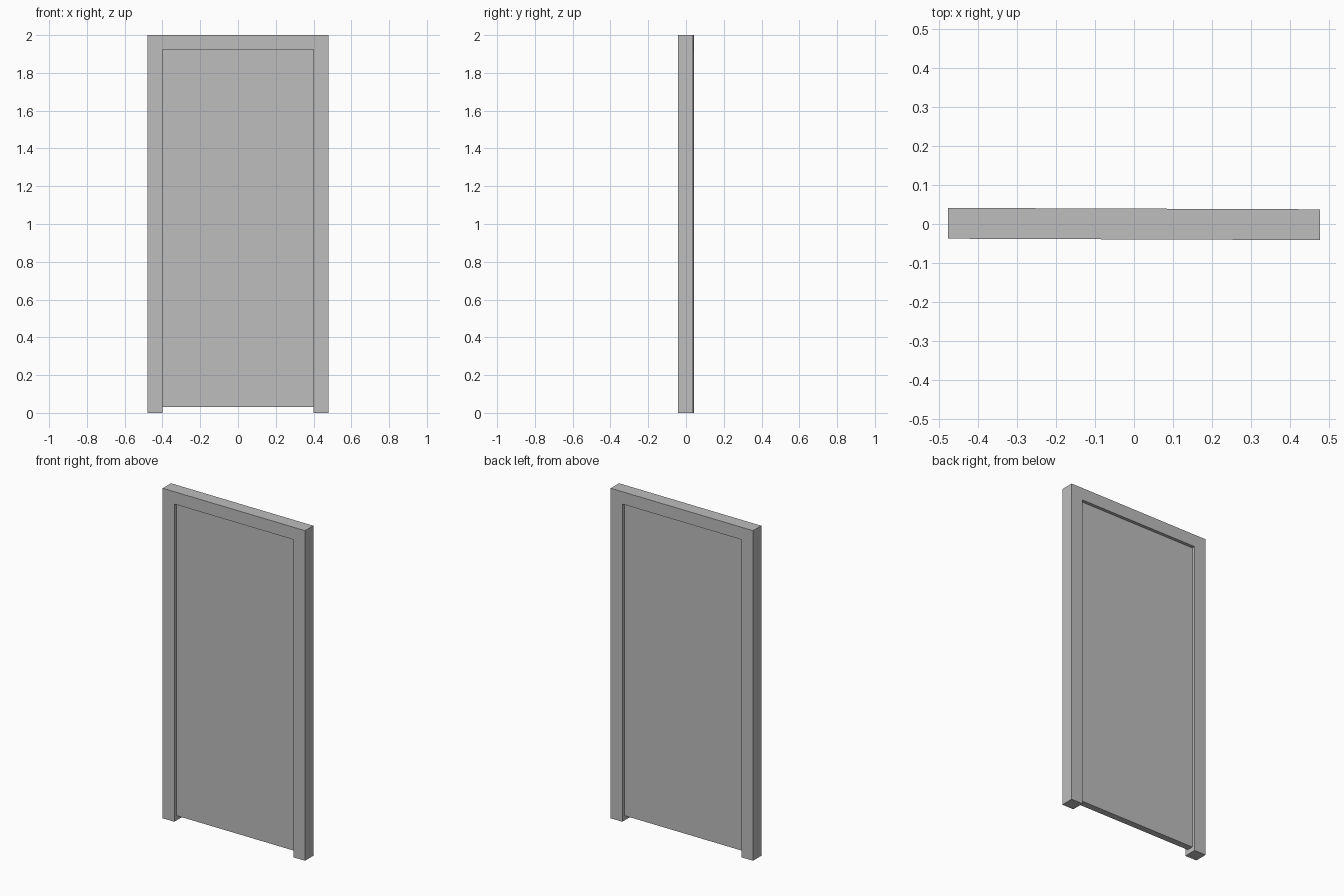
import bpy
from mathutils import Matrix

cube = bpy.data.objects.get("Cube")
if cube:
    bpy.data.objects.remove(cube, do_unlink=True)

# Main sizes
HALF_WIDTH = 0.478
INNER = 0.40
HEIGHT = 2.0
OPENING_TOP = 1.925
DEPTH = 0.079
DOOR_DEPTH = 0.04
DOOR_BOTTOM = 0.03
TURN = Matrix.Rotation(-0.0038, 4, "Z")

# Single grey paint
GREY = (0.51, 0.51, 0.51, 1)
paint = bpy.data.materials.new("grey paint")
paint.diffuse_color = GREY
paint.use_nodes = True
shader = next(n for n in paint.node_tree.nodes if n.type == "BSDF_PRINCIPLED")
shader.inputs["Base Color"].default_value = GREY


def extrude_outline(name, outline, depth):
    """Solid from an (x, z) outline, centred on y = 0."""
    count = len(outline)
    verts = [(x, y, z) for y in (-depth / 2, depth / 2) for x, z in outline]
    faces = [tuple(range(count)), tuple(reversed(range(count, 2 * count)))]
    for i in range(count):
        j = (i + 1) % count
        faces.append((j, i, i + count, j + count))
    mesh = bpy.data.meshes.new(name)
    mesh.from_pydata(verts, [], faces)
    mesh.materials.append(paint)
    obj = bpy.data.objects.new(name, mesh)
    bpy.context.collection.objects.link(obj)
    obj.matrix_world = TURN
    return obj


# Frame: one continuous outline of two jambs and a head
extrude_outline("door_frame", [
    (-HALF_WIDTH, 0), (-INNER, 0), (-INNER, OPENING_TOP), (INNER, OPENING_TOP),
    (INNER, 0), (HALF_WIDTH, 0), (HALF_WIDTH, HEIGHT), (-HALF_WIDTH, HEIGHT),
], DEPTH)

# Door: flat panel set back from both faces, with a gap at the floor
extrude_outline("door_panel", [
    (-INNER, DOOR_BOTTOM), (INNER, DOOR_BOTTOM),
    (INNER, OPENING_TOP), (-INNER, OPENING_TOP),
], DOOR_DEPTH)
